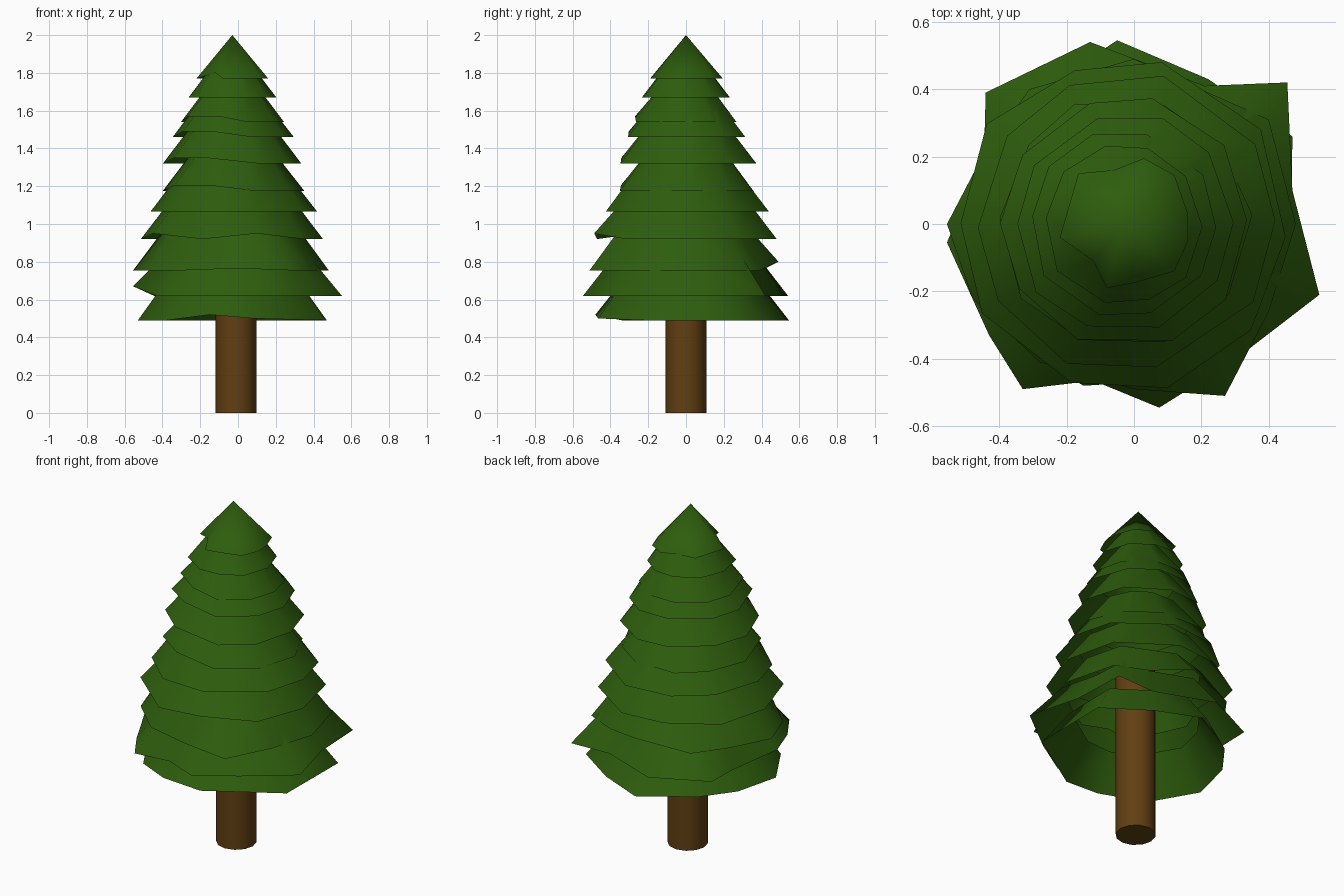
import bpy, bmesh, math, random

if "Cube" in bpy.data.objects:
    bpy.data.objects.remove(bpy.data.objects["Cube"])

random.seed(7)


def material(name, rgb):
    m = bpy.data.materials.new(name)
    m.diffuse_color = (*rgb, 1)
    m.use_nodes = True
    m.node_tree.nodes["Principled BSDF"].inputs["Base Color"].default_value = m.diffuse_color
    return m


GREEN = material("needle_green", (0.027, 0.11, 0.004))
BROWN = material("bark_brown", (0.12, 0.05, 0.006))
CX = -0.03  # the foliage axis sits slightly left of the origin


def finish(name, bm, mat):
    bmesh.ops.recalc_face_normals(bm, faces=bm.faces)
    me = bpy.data.meshes.new(name)
    bm.to_mesh(me)
    bm.free()
    me.materials.append(mat)
    for p in me.polygons:
        p.use_smooth = True
    ob = bpy.data.objects.new(name, me)
    bpy.context.collection.objects.link(ob)
    return ob


def skirt(name, rim, z_top, k):
    """Open cone skirt from a ragged rim up to a scaled copy of it (k=0: a tip)."""
    bm = bmesh.new()
    low = [bm.verts.new(p) for p in rim]
    n = len(low)
    if k == 0:
        tip = bm.verts.new((CX, 0, z_top))
        for i in range(n):
            bm.faces.new((low[i], low[(i + 1) % n], tip))
    else:
        high = [bm.verts.new((CX + (x - CX) * k, y * k, z_top)) for x, y, z in rim]
        for i in range(n):
            j = (i + 1) % n
            bm.faces.new((low[i], low[j], high[j], high[i]))
    finish(name, bm, GREEN)


def ragged_rim(r, z, n=10):
    """Nearly round rim; one or two corners at the front left are lifted."""
    pts = []
    for i in range(n):
        a = math.tau * (i + random.uniform(-0.15, 0.15)) / n
        q = r * random.uniform(0.97, 1.03)
        lift = random.choice((0, 0.03)) if 3.4 < a < 5.2 else 0
        pts.append((CX + q * math.cos(a), q * math.sin(a), z + lift))
    return pts


# Tip with one dented corner at the front left
tip_rim = [(0.16, 0.03, 0), (0.12, 0.145, 0), (0.03, 0.195, 0), (-0.06, 0.16, 0),
           (-0.165, 0.15, 0), (-0.22, -0.04, 0), (-0.12, -0.11, 0.03),
           (-0.08, -0.19, 0), (0.0, -0.175, 0), (0.12, -0.14, 0), (0.16, -0.05, 0)]
skirt("tree_tip", [(x, y, 1.77 + d) for x, y, d in tip_rim], 2.0, 0)

# Upper tiers: rim radius and height
tiers = [(0.238, 1.67), (0.28, 1.54), (0.325, 1.46), (0.375, 1.32),
         (0.375, 1.175), (0.445, 1.065), (0.49, 0.92)]
for i, (r, z) in enumerate(tiers):
    skirt(f"foliage_tier_{i + 1}", ragged_rim(r, z), z + 0.22, 1 - 0.17 / r)

# Three broad bottom tiers with spiky outlines (x, y, lift)
broad = [
    (0.755, [(0.48, 0.0, 0), (0.40, -0.26, 0), (0.27, -0.51, 0), (0.0, -0.49, 0.01),
             (-0.28, -0.41, 0), (-0.48, -0.22, 0), (-0.555, 0.0, 0), (-0.44, 0.22, 0),
             (-0.31, 0.40, 0), (0.0, 0.49, 0.045), (0.22, 0.39, 0), (0.40, 0.31, 0)]),
    (0.62, [(0.55, -0.21, 0), (0.29, -0.41, 0), (0.075, -0.545, 0), (-0.12, -0.465, 0),
            (-0.33, -0.49, 0), (-0.43, -0.33, 0), (-0.555, -0.055, 0.05), (-0.445, 0.21, 0),
            (-0.44, 0.39, 0), (-0.13, 0.54, 0), (0.21, 0.41, 0), (0.455, 0.42, 0),
            (0.47, 0.10, 0)]),
    (0.49, [(0.47, 0.26, 0), (0.465, -0.21, 0), (0.08, -0.465, 0.01), (-0.15, -0.48, 0.03),
            (-0.38, -0.34, 0), (-0.53, -0.08, 0), (-0.465, 0.18, 0), (-0.33, 0.36, 0),
            (-0.05, 0.545, 0), (0.22, 0.43, 0)]),
]
for i, (z, pts) in enumerate(broad):
    skirt(f"broad_tier_{i + 1}", [(x, y, z + d) for x, y, d in pts], z + 0.21, 0.7)

# Trunk
bm = bmesh.new()
bmesh.ops.create_cone(bm, cap_ends=True, segments=12, radius1=0.108, radius2=0.108, depth=1.0)
bmesh.ops.translate(bm, verts=bm.verts, vec=(-0.011, 0, 0.5))
trunk = finish("trunk", bm, BROWN)
bpy.context.view_layer.objects.active = trunk
trunk.select_set(True)
bpy.ops.object.shade_smooth_by_angle(angle=math.radians(40))
